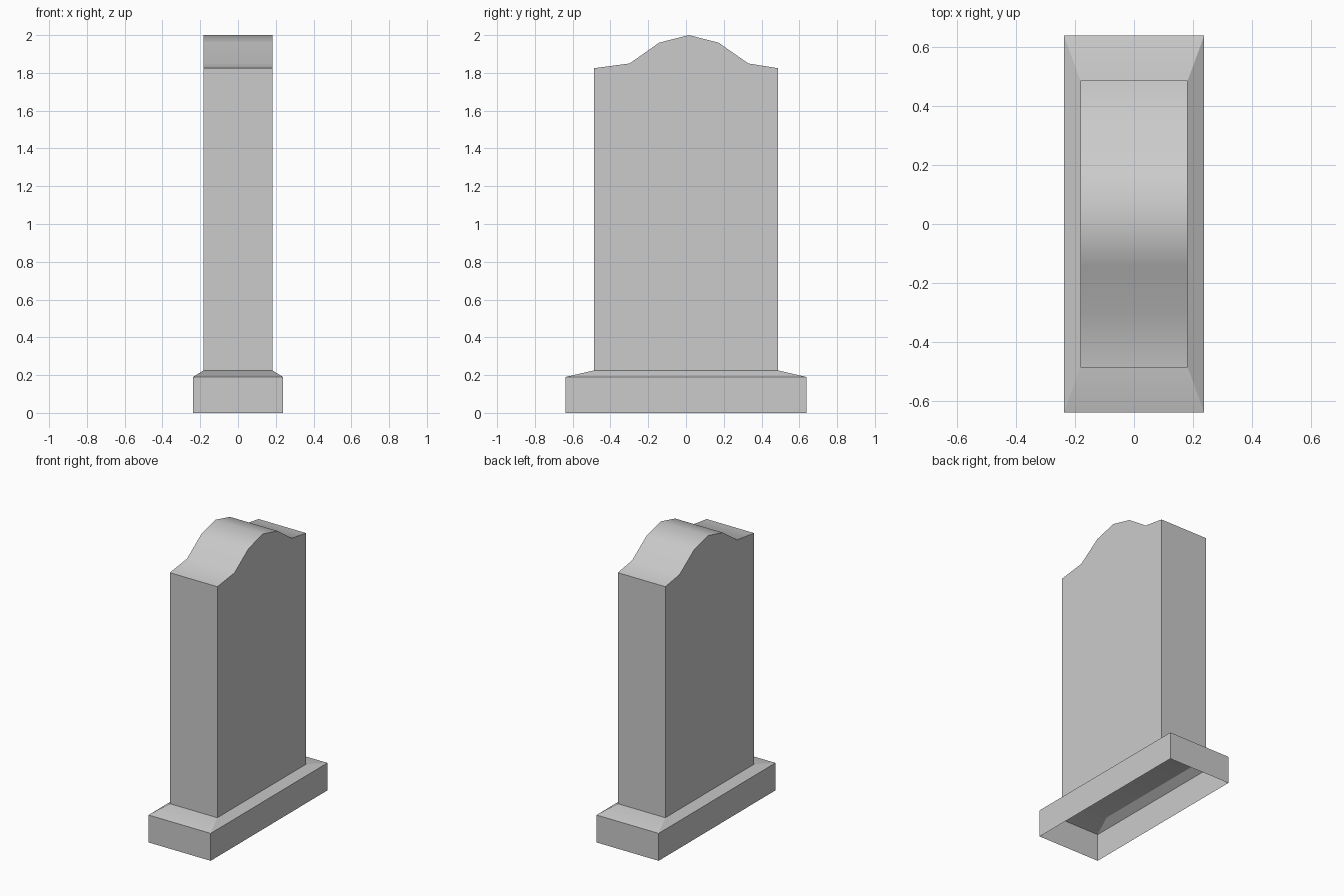
import bpy
import bmesh
import math

cube = bpy.data.objects.get("Cube")
if cube:
    bpy.data.objects.remove(cube, do_unlink=True)

# Single stone colour
stone = bpy.data.materials.new("grey_stone")
stone.use_nodes = True
color = (0.6, 0.6, 0.6, 1.0)
stone.diffuse_color = color
stone.node_tree.nodes["Principled BSDF"].inputs["Base Color"].default_value = color


def finish(name, bm):
    """Turn a bmesh into a smooth-shaded object with sharp edges kept."""
    mesh = bpy.data.meshes.new(name)
    bm.to_mesh(mesh)
    bm.free()
    mesh.materials.append(stone)
    obj = bpy.data.objects.new(name, mesh)
    bpy.context.collection.objects.link(obj)
    bpy.ops.object.select_all(action='DESELECT')
    obj.select_set(True)
    bpy.context.view_layer.objects.active = obj
    bpy.ops.object.shade_smooth_by_angle(angle=math.radians(31))
    return obj


# Plinth: straight walls, sloped shoulder, hollow and open underneath
bm = bmesh.new()
rings = []
for hx, hy, z in [(0.238, 0.639, 0), (0.238, 0.639, 0.19), (0.182, 0.486, 0.225)]:
    corners = [(-hx, -hy), (hx, -hy), (hx, hy), (-hx, hy)]
    rings.append([bm.verts.new((x, y, z)) for x, y in corners])
for low, high in zip(rings, rings[1:]):
    for i in range(4):
        j = (i + 1) % 4
        bm.faces.new((low[i], low[j], high[j], high[i]))
bm.faces.new(rings[-1])
finish("plinth", bm)

# Headstone: slab outline with a wavy crest, extruded through its thickness
crest = [(0.486, 1.825), (0.33, 1.85), (0.172, 1.96), (0.015, 2.0),
         (-0.142, 1.96), (-0.298, 1.85), (-0.486, 1.825)]
outline = [(-0.486, 0.225), (0.486, 0.225)] + crest
bm = bmesh.new()
side = bm.faces.new([bm.verts.new((-0.182, y, z)) for y, z in outline])
extruded = bmesh.ops.extrude_face_region(bm, geom=[side], use_keep_orig=True)
moved = [v for v in extruded["geom"] if isinstance(v, bmesh.types.BMVert)]
bmesh.ops.translate(bm, verts=moved, vec=(0.364, 0, 0))
bmesh.ops.recalc_face_normals(bm, faces=bm.faces)
finish("headstone", bm)
